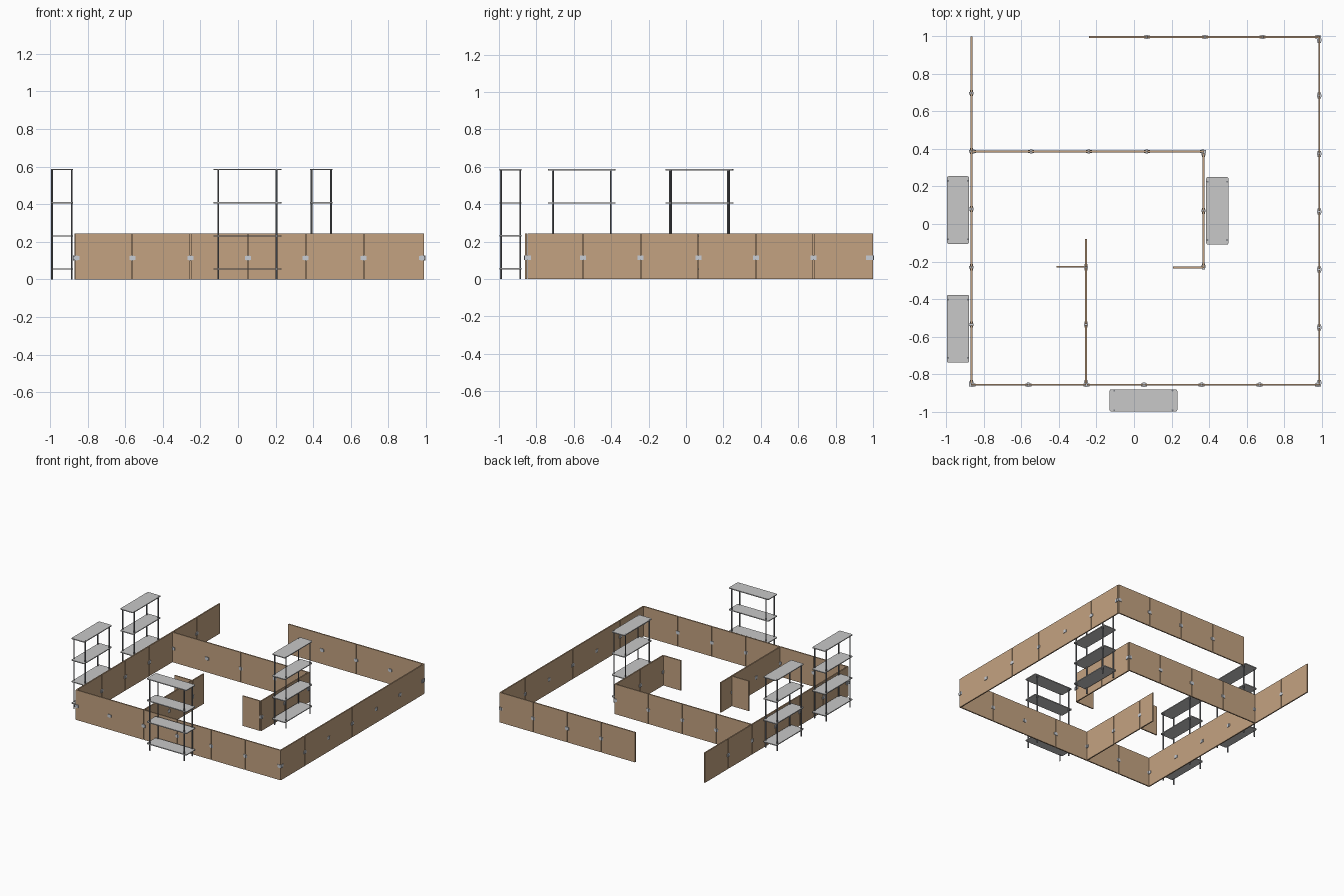
import bpy, bmesh, math
from mathutils import Matrix, Vector

if "Cube" in bpy.data.objects:
    bpy.data.objects.remove(bpy.data.objects["Cube"])


def material(name, rgb):
    m = bpy.data.materials.new(name)
    m.diffuse_color = (*rgb, 1)
    m.use_nodes = True
    m.node_tree.nodes["Principled BSDF"].inputs["Base Color"].default_value = m.diffuse_color
    return m


TAN = material("tan_board", (0.55, 0.365, 0.22))
SHELF = material("shelf_grey", (0.58, 0.58, 0.58))
POST = material("post_grey", (0.20, 0.21, 0.23))
CLIP = material("clip_light_grey", (0.58, 0.61, 0.66))

H, T = 0.245, 0.010          # wall height and thickness
STEP = 0.309                 # panel pitch


def add_box(bm, c, s):
    m = Matrix.Translation(c) @ Matrix.Diagonal((*s, 1))
    return bmesh.ops.create_cube(bm, size=1, matrix=m)["verts"]


def finish(bm, name, mat, smooth=False):
    me = bpy.data.meshes.new(name)
    bm.to_mesh(me)
    bm.free()
    me.materials.append(mat)
    ob = bpy.data.objects.new(name, me)
    bpy.context.collection.objects.link(ob)
    if smooth:
        bpy.context.view_layer.objects.active = ob
        ob.select_set(True)
        bpy.ops.object.shade_smooth_by_angle()
        ob.select_set(False)
    return ob


def along(axis, t, k, z):
    return (t, k, z) if axis == 'x' else (k, t, z)


def wall(name, axis, k, a, b, clips):
    """Row of panels along an axis at offset k, with clips at the joints."""
    n = max(1, round((b - a) / STEP)) if not clips else len([c for c in clips if a + .05 < c < b - .05]) + 1
    joints = [a] + [c for c in clips if a + .05 < c < b - .05] + [b]
    bm = bmesh.new()
    for i in range(n):
        p, q = joints[i], joints[i + 1]
        w = q - p - 0.004
        add_box(bm, along(axis, (p + q) / 2, k, H / 2), along(axis, w, T, H))
    finish(bm, name + "_panels", TAN)
    # joint clips on both faces, plates with a raised latch
    if clips:
        bm = bmesh.new()
        for c in clips:
            add_box(bm, along(axis, c, k, 0.114), along(axis, 0.032, T + 0.006, 0.022))
            add_box(bm, along(axis, c, k, 0.114), along(axis, 0.014, T + 0.012, 0.026))
        finish(bm, name + "_clips", CLIP)


# Outer enclosure
wall("front_wall", 'x', -0.855, -0.87, 0.99, [-0.86, -0.562, -0.253, 0.053, 0.36, 0.668, 0.978])
wall("right_wall", 'y', 0.985, -0.85, 0.99, [-0.845, -0.55, -0.242, 0.066, 0.373, 0.682, 0.978])
wall("left_wall", 'y', -0.865, -0.85, 1.0, [-0.845, -0.535, -0.23, 0.08, 0.387, 0.696])
wall("back_wall", 'x', 0.995, -0.24, 0.99, [0.068, 0.377, 0.684, 0.978])
# Inner partitions
wall("inner_back_wall", 'x', 0.385, -0.86, 0.375, [-0.855, -0.547, -0.24, 0.068, 0.366])
wall("inner_right_wall", 'y', 0.37, -0.235, 0.38, [-0.226, 0.07, 0.372])
wall("inner_right_stub", 'x', -0.232, 0.205, 0.365, [])
wall("inner_left_wall", 'y', -0.255, -0.85, -0.078, [-0.845, -0.535, -0.23])
wall("inner_left_stub", 'x', -0.227, -0.415, -0.26, [])

# Shelving racks: (centre x, centre y, long side along y)
LEN, DEP = 0.36, 0.118
RACKS = [("front_rack", 0.05, -0.938, False), ("left_rack_rear", -0.936, 0.074, True),
         ("left_rack_front", -0.936, -0.557, True), ("right_rack", 0.443, 0.07, True)]

for name, cx, cy, turned in RACKS:
    rot = Matrix.Translation((cx, cy, 0)) @ Matrix.Rotation(math.pi / 2 if turned else 0, 4, 'Z')
    # shelves with rounded corners
    bm = bmesh.new()
    for z in (0.055, 0.231, 0.407, 0.584):
        vs = add_box(bm, (0, 0, z), (LEN, DEP, 0.007))
        edges = {e for v in vs for e in v.link_edges
                 if abs(e.verts[0].co.z - e.verts[1].co.z) > 0.001}
        bmesh.ops.bevel(bm, geom=list(edges), offset=0.009, segments=3, profile=0.5, affect='EDGES')
    bm.transform(rot)
    finish(bm, name + "_shelves", SHELF)
    # posts
    bm = bmesh.new()
    for sx in (-1, 1):
        for sy in (-1, 1):
            bmesh.ops.create_cone(bm, cap_ends=True, segments=12, radius1=0.005, radius2=0.005, depth=0.588,
                                  matrix=Matrix.Translation((sx * 0.155, sy * 0.052, 0.294)))
    bm.transform(rot)
    finish(bm, name + "_posts", POST, True)
